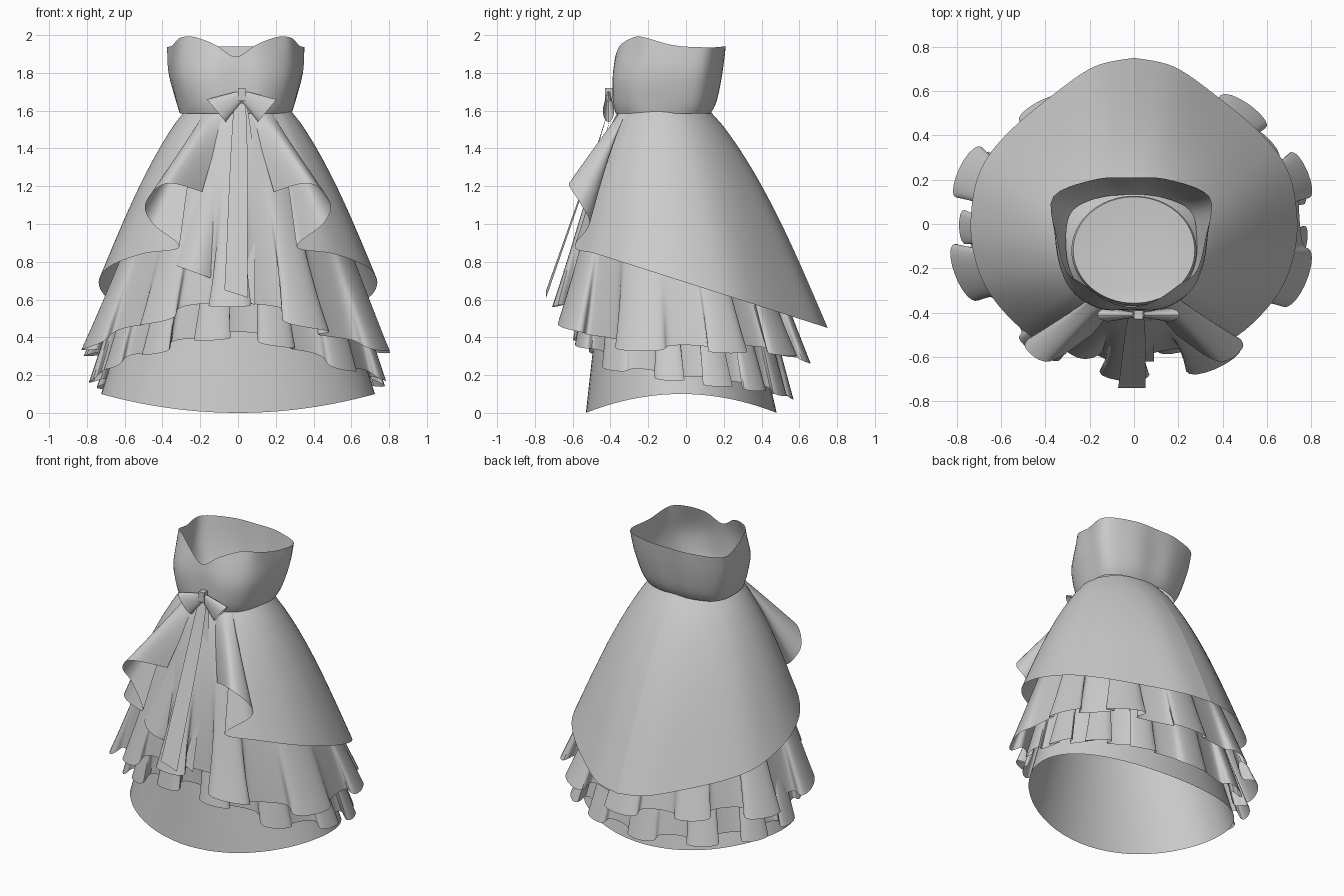
import bpy
from math import sin, cos, pi, radians
from mathutils import Vector

default = bpy.data.objects.get("Cube")
if default:
    bpy.data.objects.remove(default, do_unlink=True)

GREY = (0.6, 0.6, 0.6, 1)
fabric = bpy.data.materials.new("grey fabric")
fabric.use_nodes = True
fabric.diffuse_color = GREY
fabric.node_tree.nodes["Principled BSDF"].inputs["Base Color"].default_value = GREY

WAIST_Z = 1.59


def make_object(name, verts, faces, sharp=50):
    mesh = bpy.data.meshes.new(name)
    mesh.from_pydata(verts, [], faces)
    mesh.materials.append(fabric)
    obj = bpy.data.objects.new(name, mesh)
    bpy.context.collection.objects.link(obj)
    bpy.ops.object.select_all(action='DESELECT')
    obj.select_set(True)
    bpy.context.view_layer.objects.active = obj
    bpy.ops.object.shade_smooth_by_angle(angle=radians(sharp))
    return obj


def sheet(name, point, across, down, closed=False, cap=None, flip=False):
    """Grid of cloth from point(u, t), with u and t running from 0 to 1."""
    cols = across if closed else across + 1
    verts = [point(i / across, j / down) for j in range(down + 1) for i in range(cols)]
    faces = []
    for j in range(down):
        for i in range(across):
            a, b = j * cols + i, j * cols + (i + 1) % cols
            face = (a, a + cols, b + cols, b)
            faces.append(face[::-1] if flip else face)
    if cap:
        verts.append(Vector(cap))
        faces += [(i, (i + 1) % cols, len(verts) - 1) for i in range(cols)]
    return make_object(name, verts, faces)


def spline(keys, u, closed=False):
    """Smooth curve through the key points."""
    n = len(keys)
    s = u * (n if closed else n - 1)
    i = min(int(s), n - 1 if closed else n - 2)
    f = s - i

    def key(k):
        return Vector(keys[k % n] if closed else keys[max(0, min(n - 1, k))])
    p, a, b, q = (key(i + k) for k in (-1, 0, 1, 2))
    return (a * 2 + (b - p) * f + (p * 2 - a * 5 + b * 4 - q) * f ** 2
            + (a * 3 - p - b * 3 + q) * f ** 3) / 2


def waist(angle):
    """Waistline point; the angle starts at the front and turns to +x."""
    return Vector((0.28 * sin(angle), -0.12 - 0.245 * cos(angle), WAIST_Z))


def drape(top, hem, t, bulge):
    out = Vector((hem.x, hem.y, 0)).normalized()
    return top.lerp(hem, t) + out * bulge * sin(pi * t ** 0.7)


# Bodice: half outlines for the sweetheart edge, ribs and waist
def ring(half):
    return half + [(-x, y, z) for x, y, z in half[-2:0:-1]]


def level(z, pairs):
    return ring([(x, y, z) for x, y in pairs])


edge = ring([(0, -.375, 1.885), (.11, -.345, 1.95), (.22, -.27, 1.99), (.295, -.21, 1.985),
             (.335, -.06, 1.945), (.355, .12, 1.935), (.17, .2, 1.94), (0, .21, 1.94)])
ribs = level(1.8, [(0, -.385), (.14, -.38), (.26, -.31), (.32, -.2),
                   (.345, -.05), (.34, .1), (.16, .185), (0, .19)])
under = level(1.65, [(0, -.385), (.13, -.38), (.24, -.31), (.295, -.2),
                     (.315, -.06), (.295, .08), (.14, .155), (0, .16)])
base = level(1.585, [(0, -.37), (.12, -.365), (.22, -.3), (.28, -.2),
                     (.295, -.06), (.265, .06), (.14, .12), (0, .13)])


def bodice_point(u, t):
    p = spline([spline(r, u, True) for r in (edge, ribs, under, base)], t)
    return p + Vector((-0.012, 0, 0))


sheet("bodice", bodice_point, 64, 9, closed=True)


# Underskirt: plain bell closed at the waist
def underskirt_point(u, t):
    a = u * 2 * pi
    hem = Vector((0.725 * sin(a), -0.025 - 0.505 * cos(a), 0.05 - 0.05 * cos(2 * a)))
    return drape(waist(a) * 0.98, hem, t, 0.0)


sheet("underskirt", underskirt_point, 64, 10, closed=True, cap=(0, -0.3, 1.54))


# Ruffled layers: hems that swing in and out and fold back on themselves
def ruffle(name, width, front, back, heights, folds, depth, shift):
    """The hem heights are given every 45 degrees from the front towards +x."""
    height_keys = [(0, 0, h) for h in heights]

    def point(u, t):
        a = u * 2 * pi
        phase = folds * a + shift + 0.9 * sin(2 * a + shift) + 0.5 * sin(3 * a)
        size = depth * (1 + 0.3 * sin(3 * a + shift))
        out = Vector((sin(a), -cos(a), 0))
        side = Vector((cos(a), sin(a), 0))
        mid, reach = (back - front) / 2, (back + front) / 2
        hem = Vector((width * sin(a), mid - reach * cos(a), 0))
        hem.z = spline(height_keys, u, True).z - 0.02 * cos(phase)
        fold = out * size * cos(phase) + side * size * 0.95 * sin(2 * phase)
        return drape(waist(a), hem, t, 0.03) + fold * t ** 2.2
    sheet(name, point, 280, 14, closed=True)


ruffle("upper_ruffle", 0.79, 0.65, 0.61,
       (.58, .38, .34, .33, .28, .33, .32, .45), 10, 0.055, 0.4)
ruffle("lower_ruffle", 0.75, 0.55, 0.54,
       (.41, .25, .18, .13, .09, .13, .18, .3), 13, 0.042, 1.7)


# Overskirt: open at the front, hem sloping to the back, front edges turned out
def slope(x, y):
    return (x, y, 0.69 - 0.32 * y)


hem_keys = [(.19, -.5, 1.17), (.38, -.62, 1.215), (.49, -.56, 1.11), (.45, -.51, 1),
            slope(.31, -.59), slope(.5, -.48), slope(.66, -.3), slope(.73, -.1), slope(.73, .1),
            slope(.68, .27), slope(.56, .42), slope(.37, .58), slope(.18, .71), slope(0, .75)]
angle_keys = [(d, 0, 0) for d in (14, 26, 34, 38, 42, 52, 66, 82, 98, 114, 130, 147, 164, 180)]


def overskirt_point(side):
    def point(u, t):
        hem = spline(hem_keys, u)
        a = radians(spline(angle_keys, u).x)
        turned = min(1, max(0, u * 13 / 5))
        bulge = (0.05 - 0.01 * cos(a)) * turned
        p = drape(waist(a) + Vector((0, 0, 0.01)), hem, t, bulge - 0.01 * sin(a))
        return Vector((side * p.x, p.y, p.z))
    return point


for side, label in ((1, "left"), (-1, "right")):
    sheet("overskirt_" + label, overskirt_point(side), 78, 14, flip=side < 0)


# Front pleats and sash tails: ribbons hanging from the knot
def ribbon(name, path, start, end, sag=0.0, slant=0.0):
    def point(u, t):
        half = start + (end - start) * t
        s = 2 * u - 1
        drop = Vector((s * half, sag * t * s * s, slant * t * s))
        return spline(path, t) + drop
    sheet(name, point, 6, 12)


ribbon("sash_tail_front", [(.01, -.4, 1.64), (.005, -.5, 1.32), (-.01, -.74, .63)],
       0.03, 0.062, slant=-0.02)
ribbon("sash_tail_back", [(.03, -.39, 1.62), (.055, -.46, 1.3), (.05, -.62, .59)],
       0.02, 0.04, slant=-0.02)
ribbon("front_pleat", [(-.03, -.37, 1.57), (-.1, -.47, 1.25), (-.22, -.61, .74)],
       0.03, 0.11, sag=0.06, slant=-0.04)


# Bow: two flattened loops widening away from the knot
def bow_loop(side):
    along, wide = Vector((side * 0.125, 0, -0.08)), Vector((side * 0.05, 0, 0.06))

    def point(u, t):
        a = u * 2 * pi
        start = Vector((0.02 + side * 0.01, -0.41, 1.68))
        spread = 0.35 + 0.65 * t
        return (start + along * t + wide * cos(a) * spread
                + Vector((0, -0.03 * sin(a) * spread, 0)))
    return point


for side, label in ((1, "left"), (-1, "right")):
    sheet("bow_loop_" + label, bow_loop(side), 16, 4, closed=True, flip=side > 0)

# Knot
bpy.ops.mesh.primitive_cube_add(size=1, location=(0.02, -0.41, 1.685))
knot = bpy.context.object
knot.name = "bow_knot"
knot.scale = (0.04, 0.04, 0.07)
bevel = knot.modifiers.new("soft_edges", 'BEVEL')
bevel.width = 0.01
bevel.segments = 2
knot.data.materials.append(fabric)
